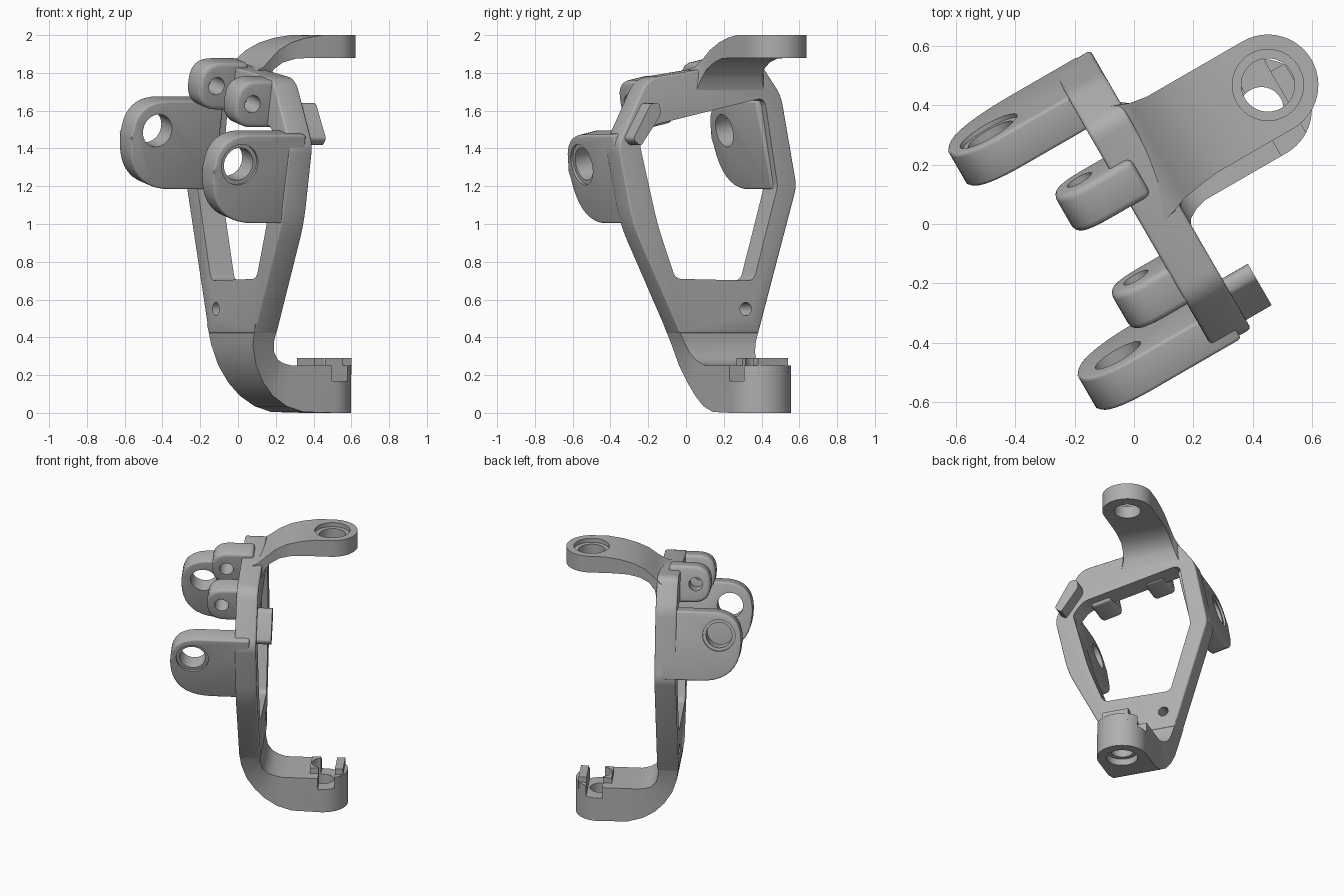
import bpy, bmesh, math
from mathutils import Vector, Matrix

cube = bpy.data.objects.get("Cube")
if cube:
    bpy.data.objects.remove(cube)

mat = bpy.data.materials.new("cast_grey")
mat.use_nodes = True
GREY = (0.43, 0.43, 0.43, 1)
mat.diffuse_color = GREY
mat.node_tree.nodes["Principled BSDF"].inputs["Base Color"].default_value = GREY

# Local axes: x across the frame, y the way the arms point, z up
TURN = Matrix.Rotation(math.radians(-60), 4, "Z")
TILT = Matrix.Rotation(math.radians(12.5), 4, "Y")


def rounded(corners, steps=6):
    """Round each (a, b, radius) corner of a polygon."""
    out = []
    for i, (a, b, r) in enumerate(corners):
        p = Vector((a, b))
        if not r:
            out.append(p)
            continue
        p0 = p + (Vector(corners[i - 1][:2]) - p).normalized() * r
        p1 = p + (Vector(corners[(i + 1) % len(corners)][:2]) - p).normalized() * r
        for k in range(steps + 1):
            u = k / steps
            out.append(p0 * (1 - u) ** 2 + p * 2 * u * (1 - u) + p1 * u * u)
    return out


def finish(name, bm, place=Matrix()):
    bmesh.ops.recalc_face_normals(bm, faces=bm.faces)
    bm.transform(TURN @ place)
    me = bpy.data.meshes.new(name)
    bm.to_mesh(me)
    bm.free()
    me.materials.append(mat)
    ob = bpy.data.objects.new(name, me)
    bpy.context.collection.objects.link(ob)
    return ob


def skin(name, rings, place=Matrix()):
    """Bridge equal rings of points into a closed solid."""
    bm = bmesh.new()
    loops = [[bm.verts.new(p) for p in ring] for ring in rings]
    n = len(loops[0])
    for a, b in zip(loops, loops[1:]):
        for i in range(n):
            bm.faces.new((a[i], a[(i + 1) % n], b[(i + 1) % n], b[i]))
    bm.faces.new(loops[0])
    bm.faces.new(loops[-1])
    return finish(name, bm, place)


def slab(name, outline, y0, y1):
    return skin(name, [[(p[0], y, p[1]) for p in outline] for y in (y0, y1)])


def side_slab(name, outline, thick, centre):
    rings = [[(x, p[0], p[1]) for p in outline] for x in (-thick / 2, thick / 2)]
    return skin(name, rings, Matrix.Translation(centre) @ TILT)


def rod(r, depth, place):
    bm = bmesh.new()
    bmesh.ops.create_cone(bm, cap_ends=True, segments=40, radius1=r, radius2=r, depth=depth)
    return finish("cutter", bm, place)


def box(name, lo, hi):
    return slab(name, [(lo[0], lo[2]), (hi[0], lo[2]), (hi[0], hi[2]), (lo[0], hi[2])], lo[1], hi[1])


def complete(ob, cutters=(), bevel=0.012):
    """Soften the edges, cut, apply and shade."""
    bpy.ops.object.select_all(action="DESELECT")
    bpy.context.view_layer.objects.active = ob
    ob.select_set(True)
    if bevel:
        m = ob.modifiers.new("soft", "BEVEL")
        m.width, m.segments, m.angle_limit = bevel, 3, math.radians(50)
        bpy.ops.object.modifier_apply(modifier=m.name)
    for c in cutters:
        c.hide_render = True
        m = ob.modifiers.new("cut", "BOOLEAN")
        m.operation, m.solver, m.object = "DIFFERENCE", "EXACT", c
        bpy.ops.object.modifier_apply(modifier=m.name)
        bpy.data.objects.remove(c)
    bpy.ops.object.shade_smooth_by_angle(angle=math.radians(32))


# Upright frame with its window and pin hole
frame = slab("frame", rounded([
    (-0.35, 0.42, 0), (-0.585, 1.2, 0.04), (-0.49, 1.68, 0.05), (-0.35, 1.87, 0.05),
    (0.33, 1.77, 0.07), (0.51, 1.42, 0.05), (0.42, 1.0, 0.1), (0.13, 0.42, 0)]), 0.02, 0.165)
window = slab("window_cutter", rounded([
    (-0.32, 0.7, 0.04), (-0.465, 1.2, 0.02), (-0.385, 1.67, 0.05),
    (0.31, 1.52, 0.05), (0.38, 1.43, 0.03), (0.27, 1.0, 0.08), (0.16, 0.71, 0.04)]), -0.2, 0.4)
AXIS_Y = Matrix.Rotation(math.pi / 2, 4, "X")
pin = rod(0.035, 0.6, Matrix.Translation((-0.27, 0.1, 0.55)) @ AXIS_Y)
complete(frame, [window, pin])

# Large side lugs, tilted with the frame
AXIS_X = Matrix.Rotation(math.pi / 2, 4, "Y")
big = rounded([(0.12, 0.24, 0), (-0.42, 0.24, 0.2), (-0.42, -0.24, 0.28), (0.12, -0.24, 0)], 10)
for name, centre, out in (("front_lug", (0.402, 0, 1.25), 1), ("rear_lug", (-0.47, 0, 1.43), -1)):
    lug = side_slab(name, big, 0.13, centre)
    spot = Matrix.Translation(centre) @ TILT @ Matrix.Translation((0, -0.268, 0.08))
    sink = spot @ Matrix.Translation((0.115 * out, 0, 0)) @ AXIS_X
    complete(lug, [rod(0.088, 0.5, spot @ AXIS_X), rod(0.11, 0.13, sink)])

# Small paired lugs on the top bar
small = rounded([(0.1, 0.125, 0), (-0.185, 0.125, 0.12), (-0.185, -0.13, 0.12), (0.1, -0.13, 0.03)])
for name, centre in (("upper_lug_rear", (-0.15, 0, 1.745)), ("upper_lug_front", (0.23, 0, 1.65))):
    lug = side_slab(name, small, 0.145, centre)
    spot = Matrix.Translation(centre) @ TILT @ Matrix.Translation((0, -0.085, 0))
    complete(lug, [rod(0.047, 0.3, spot @ AXIS_X)], 0.03)


def arm(name, sections, cx, cy, r, low, high):
    """Skin a curved arm that ends in a half disc."""
    rings = []
    for yt, zt, yb, zb, x0, x1 in sections:
        rings.append([(x0, yt, zt), (x1, yt, zt), (x1, yb, zb), (x0, yb, zb)])
    for k in range(14):
        a = math.radians(k * 6.85)
        y, h = cy + r * math.sin(a), r * math.cos(a)
        rings.append([(cx - h, y, high), (cx + h, y, high), (cx + h, y, low), (cx - h, y, low)])
    return skin(name, rings)


def at(x, y, z):
    return Matrix.Translation((x, y, z))


# Upper arm with a counterbored eye
upper = arm("upper_arm", [
    (0.06, 1.80, 0.12, 1.70, -0.40, 0.05),
    (0.14, 1.83, 0.165, 1.71, -0.38, 0.03),
    (0.19, 1.87, 0.18, 1.77, -0.36, 0.01),
    (0.25, 1.92, 0.22, 1.82, -0.35, 0.0),
    (0.33, 1.96, 0.28, 1.855, -0.35, -0.01),
    (0.42, 1.985, 0.36, 1.875, -0.35, -0.01),
    (0.52, 2.0, 0.46, 1.88, -0.35, -0.01)], -0.18, 0.625, 0.17, 1.88, 2.0)
complete(upper, [rod(0.09, 0.5, at(-0.18, 0.625, 1.94)), rod(0.12, 0.1, at(-0.18, 0.625, 2.02))], 0)

# Lower arm with a slotted eye
lower = arm("lower_arm", [
    (0.16, 0.47, 0.02, 0.47, -0.363, 0.15),
    (0.16, 0.38, 0.03, 0.36, -0.335, 0.105),
    (0.175, 0.32, 0.065, 0.25, -0.32, 0.08),
    (0.21, 0.28, 0.12, 0.16, -0.31, 0.06),
    (0.25, 0.262, 0.185, 0.09, -0.30, 0.05),
    (0.30, 0.25, 0.27, 0.035, -0.29, 0.05),
    (0.38, 0.25, 0.37, 0.005, -0.29, 0.05)], -0.12, 0.565, 0.17, 0.0, 0.25)
eye = (-0.12, 0.565)
complete(lower, [box("slot_cutter", (-0.5, 0.545, 0.17), (0.3, 0.655, 0.5)),
                 rod(0.075, 0.9, at(*eye, 0.1)), rod(0.105, 0.1, at(*eye, 0))], 0)

# Raised stops either side of the slot
for name, y0, y1 in (("inner_stop", 0.485, 0.545), ("outer_stop", 0.655, 0.71)):
    stop = box(name, (-0.215, y0, 0.2), (-0.03, y1, 0.29))
    complete(stop, [rod(0.075, 0.9, at(*eye, 0.1))], 0)

# Steering stop tab on the frame corner
tab = slab("stop_tab", rounded([
    (0.475, 1.45, 0.02), (0.365, 1.64, 0.02), (0.315, 1.64, 0.02), (0.305, 1.58, 0.02), (0.43, 1.41, 0.02)], 3), 0.12, 0.265)
complete(tab, [], 0)
